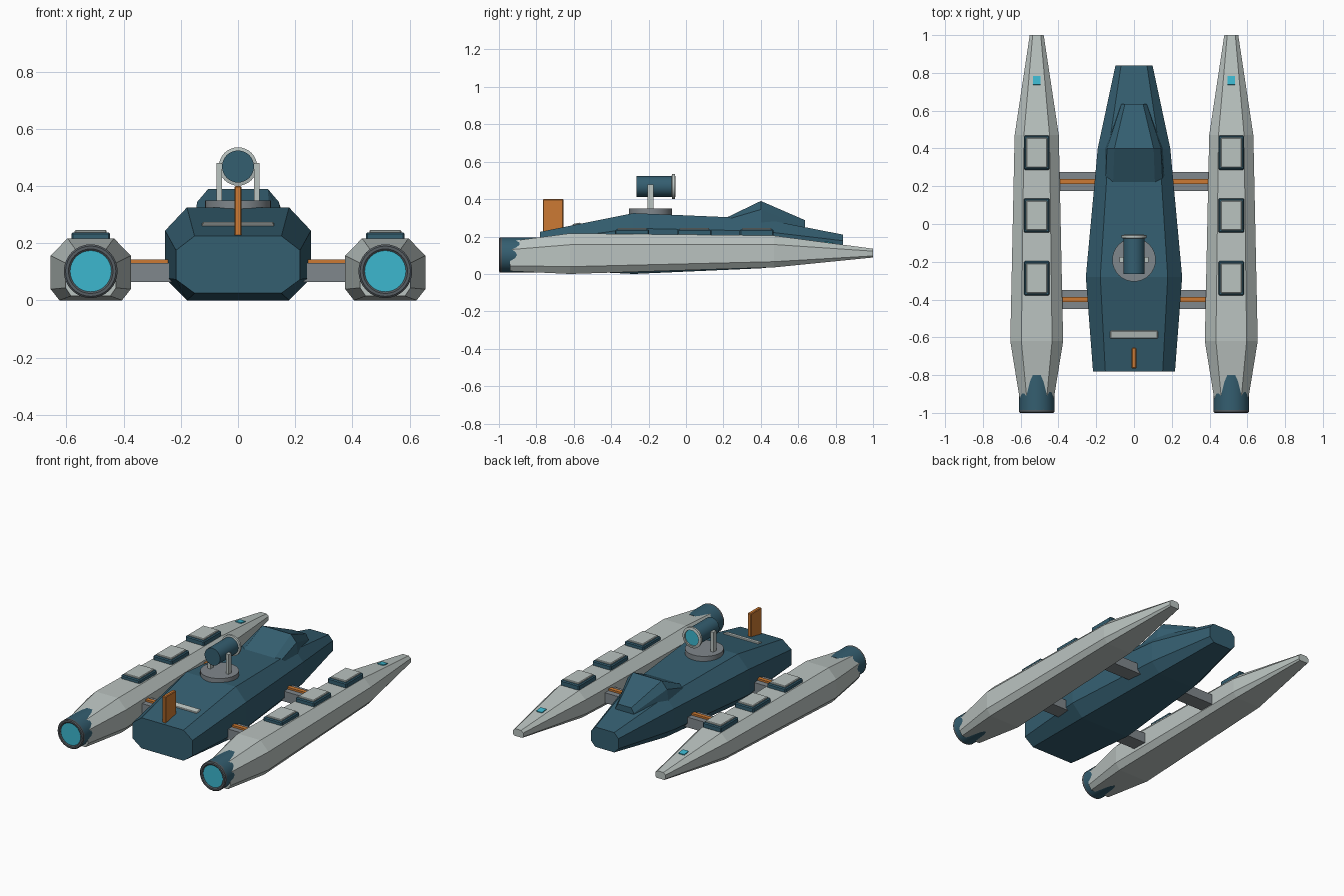
import bpy, bmesh, math
from mathutils import Matrix, Vector

if "Cube" in bpy.data.objects:
    bpy.data.objects.remove(bpy.data.objects["Cube"])


def material(name, hex_colour):
    def lin(c):
        c /= 255
        return c / 12.92 if c <= 0.04045 else ((c + 0.055) / 1.055) ** 2.4
    m = bpy.data.materials.new(name)
    m.diffuse_color = [lin(int(hex_colour[i:i + 2], 16)) for i in (0, 2, 4)] + [1]
    m.use_nodes = True
    m.node_tree.nodes["Principled BSDF"].inputs["Base Color"].default_value = m.diffuse_color
    return m


BLUE = material("deep_blue", "345E70")
PALE = material("pale_grey", "BAC3C0")
GREY = material("mid_grey", "80878C")
DARK = material("dark_grey", "565D62")
ORANGE = material("orange", "CC7A33")
CYAN = material("cyan", "3CB7CF")


def finish(name, bm, mat, smooth=False):
    bmesh.ops.recalc_face_normals(bm, faces=bm.faces)
    mesh = bpy.data.meshes.new(name)
    bm.to_mesh(mesh)
    bm.free()
    mesh.materials.append(mat)
    obj = bpy.data.objects.new(name, mesh)
    bpy.context.collection.objects.link(obj)
    if smooth:
        bpy.context.view_layer.objects.active = obj
        obj.select_set(True)
        bpy.ops.object.shade_smooth_by_angle(angle=math.radians(35))
        obj.select_set(False)
    return obj


def loft(name, mat, section, stations, x=0):
    """Half section as (width, height) fractions; stations as (y, half width, z low, z high)."""
    bm = bmesh.new()
    rings = []
    outline = section + [(-w, h) for w, h in reversed(section)]
    for y, hw, lo, hi in stations:
        rings.append([bm.verts.new((x + w * hw, y, lo + h * (hi - lo))) for w, h in outline])
    n = len(outline)
    for a, b in zip(rings, rings[1:]):
        for i in range(n):
            j = (i + 1) % n
            bm.faces.new((a[i], a[j], b[j], b[i]))
    bm.faces.new(rings[0])
    bm.faces.new(rings[-1])
    return finish(name, bm, mat)


def box(name, mat, centre, size, bevel=0, tilt=0):
    bm = bmesh.new()
    bmesh.ops.create_cube(bm, size=1)
    bmesh.ops.scale(bm, vec=size, verts=bm.verts)
    if bevel:
        bmesh.ops.bevel(bm, geom=bm.edges[:], offset=bevel, segments=1, affect='EDGES')
    bmesh.ops.transform(bm, matrix=Matrix.Translation(centre) @ Matrix.Rotation(tilt, 4, 'X'),
                        verts=bm.verts)
    return finish(name, bm, mat)


def lathe(name, mat, profile, origin, axis='Y', sides=32):
    """Spin (radius, distance along axis) points; radius 0 closes an end."""
    bm = bmesh.new()
    pts = [bm.verts.new((r, 0, d)) for r, d in profile]
    edges = [bm.edges.new(p) for p in zip(pts, pts[1:])]
    bmesh.ops.spin(bm, geom=pts + edges, cent=(0, 0, 0), axis=(0, 0, 1),
                   angle=math.tau, steps=sides)
    bmesh.ops.remove_doubles(bm, verts=bm.verts, dist=1e-5)
    rot = Matrix.Rotation(-math.pi / 2, 4, 'X') if axis == 'Y' else Matrix()
    bmesh.ops.transform(bm, matrix=Matrix.Translation(origin) @ rot, verts=bm.verts)
    return finish(name, bm, mat, True)


# Central hull and canopy
loft("central_hull", BLUE, [(0.7, 0), (1, 0.24), (1, 0.75), (0.7, 1)],
     [(-0.78, 0.217, 0.025, 0.225), (-0.28, 0.255, 0, 0.325),
      (0.4, 0.192, 0.03, 0.296), (0.84, 0.098, 0.08, 0.21)])
loft("canopy", BLUE, [(1, 0), (0.92, 0.65), (0.67, 1)],
     [(0.22, 0.165, 0.27, 0.303), (0.4, 0.155, 0.26, 0.39), (0.635, 0.072, 0.2, 0.288)])

# Stern fin and deck strip
box("stern_fin", ORANGE, (0, -0.71, 0.31), (0.025, 0.11, 0.18), 0.004)
box("deck_strip", PALE, (0, -0.585, 0.264), (0.252, 0.042, 0.014), 0.004, math.atan(0.2))

# Turret: turntable, yoke arms, barrel, muzzle ring, lens
lathe("turntable", GREY, [(0, 0.3), (0.115, 0.3), (0.115, 0.35), (0, 0.35)], (0, -0.19, 0), 'Z')
for side in (-1, 1):
    box("yoke_arm", PALE, (side * 0.066, -0.19, 0.412), (0.02, 0.03, 0.135))
lathe("barrel", BLUE, [(0, -0.265), (0.056, -0.265), (0.056, -0.07), (0, -0.07)], (0, 0, 0.468))
lathe("muzzle_ring", PALE, [(0.05, -0.078), (0.067, -0.074), (0.067, -0.06),
                            (0.05, -0.056), (0.05, -0.078)], (0, 0, 0.468))
lathe("muzzle_lens", CYAN, [(0, -0.072), (0.051, -0.072), (0.051, -0.064), (0, -0.064)],
      (0, 0, 0.468))

for side in (-1, 1):
    x = side * 0.515
    # Outrigger float
    loft("float", PALE, [(0.78, 0), (1, 0.18), (1, 0.72), (0.58, 1)],
         [(-0.94, 0.088, 0.015, 0.175), (-0.62, 0.14, 0, 0.217),
          (0.47, 0.117, 0.035, 0.205), (1, 0.037, 0.088, 0.135)], x)
    # Stern nozzle with rim and glowing disc
    lathe("nozzle", BLUE, [(0, -0.985), (0.094, -0.985), (0.094, -0.8), (0, -0.8)], (x, 0, 0.102))
    lathe("nozzle_rim", DARK, [(0.072, -0.98), (0.072, -0.995), (0.078, -1), (0.088, -1),
                               (0.094, -0.995), (0.094, -0.98), (0.072, -0.98)], (x, 0, 0.102))
    lathe("nozzle_glow", CYAN, [(0, -0.993), (0.073, -0.993), (0.073, -0.984), (0, -0.984)],
          (x, 0, 0.102))
    # Deck hatches
    for y in (0.378, 0.045, -0.288):
        box("hatch_frame", BLUE, (x, y, 0.219), (0.135, 0.182, 0.038), 0.006)
        box("hatch_lid", PALE, (x, y, 0.236), (0.112, 0.158, 0.02), 0.004)
    # Bow marker light
    box("bow_marker", CYAN, (x, 0.76, 0.168), (0.042, 0.046, 0.009), 0, -math.atan(0.132))
    # Cross beams with an orange conduit on top
    for y in (0.225, -0.4):
        box("cross_beam", GREY, (side * 0.3, y, 0.0975), (0.3, 0.1, 0.067))
        box("beam_conduit", ORANGE, (side * 0.3, y, 0.136), (0.28, 0.027, 0.014))
